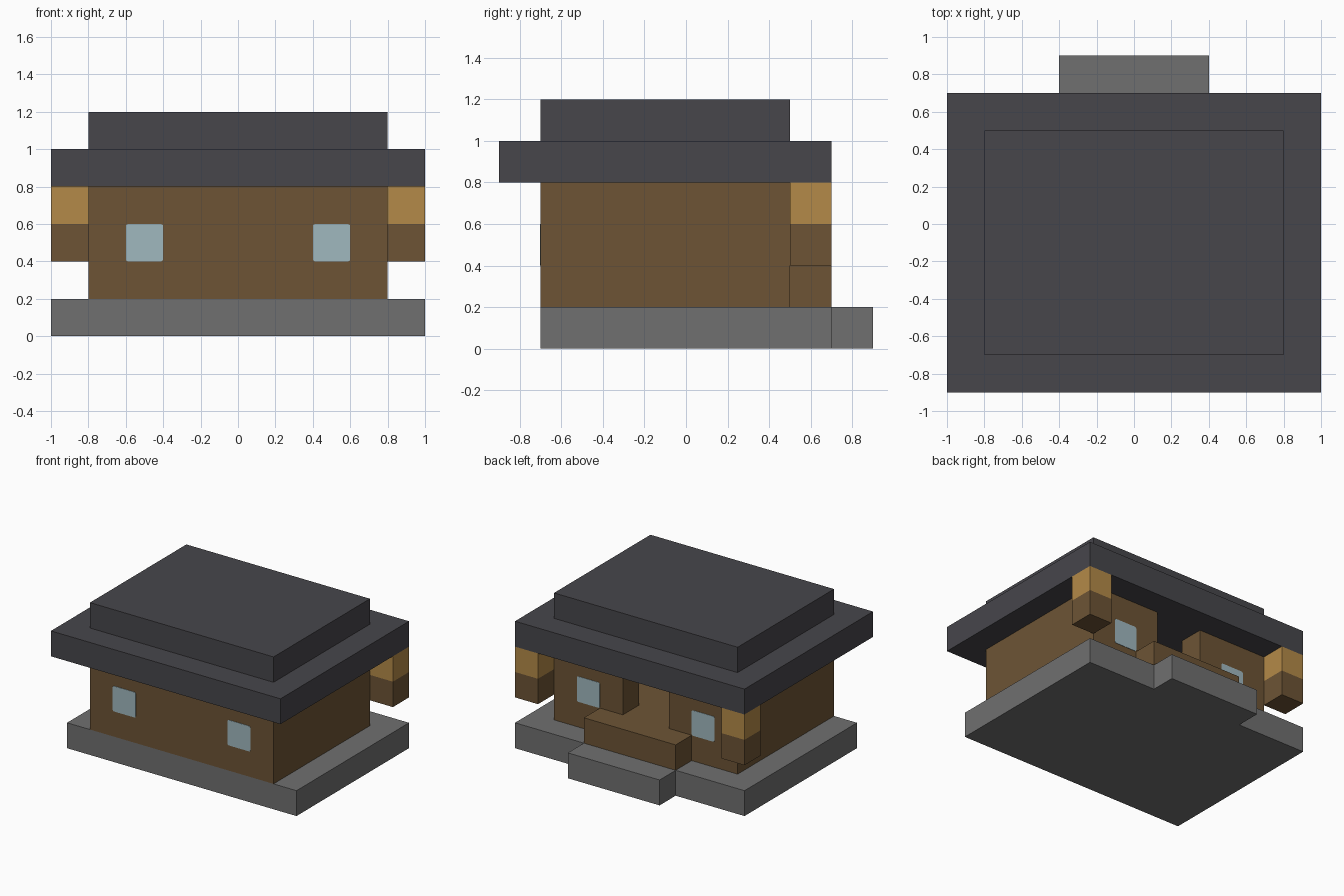
import bpy
import bmesh

cube = bpy.data.objects.get("Cube")
if cube:
    bpy.data.objects.remove(cube, do_unlink=True)


def material(name, rgb):
    """Flat material from display colour values (0-255)."""
    lin = [(c / 255 / 12.92) if c < 11 else ((c / 255 + 0.055) / 1.055) ** 2.4 for c in rgb]
    mat = bpy.data.materials.new(name)
    mat.use_nodes = True
    mat.diffuse_color = (*lin, 1)
    mat.node_tree.nodes["Principled BSDF"].inputs["Base Color"].default_value = (*lin, 1)
    return mat


stone = material("grey stone", (112, 112, 112))
wood = material("brown wood", (109, 84, 53))
slate = material("dark slate", (71, 70, 75))
amber = material("amber", (180, 138, 72))
glass = material("pale blue glass", (160, 184, 191))


def prism(name, outline, z0, z1, mat):
    """Extrude a plan outline straight up from z0 to z1."""
    bm = bmesh.new()
    base = bm.faces.new([bm.verts.new((x, y, z0)) for x, y in outline])
    top = bmesh.ops.extrude_face_region(bm, geom=[base])["geom"]
    bmesh.ops.translate(bm, vec=(0, 0, z1 - z0),
                        verts=[v for v in top if isinstance(v, bmesh.types.BMVert)])
    bmesh.ops.recalc_face_normals(bm, faces=bm.faces)
    mesh = bpy.data.meshes.new(name)
    bm.to_mesh(mesh)
    bm.free()
    mesh.materials.append(mat)
    obj = bpy.data.objects.new(name, mesh)
    bpy.context.collection.objects.link(obj)
    return obj


def mirrored(half):
    """Complete a right-hand half outline across x = 0."""
    return half + [(-x, y) for x, y in reversed(half)]


def box(name, x, y, z, mat):
    outline = [(x[0], y[0]), (x[1], y[0]), (x[1], y[1]), (x[0], y[1])]
    return prism(name, outline, z[0], z[1], mat)


# Foundation with its back step, and the raised floor with its porch
prism("foundation", mirrored([(1, -0.7), (1, 0.7), (0.4, 0.7), (0.4, 0.9)]), 0, 0.2, stone)
prism("floor", mirrored([(0.8, -0.7), (0.8, 0.5), (0.4, 0.5), (0.4, 0.7)]), 0.2, 0.4, wood)

# Hollow room walls, open at the back doorway
prism("walls", mirrored([(0.8, -0.7), (0.8, 0.5), (0.2, 0.5), (0.2, 0.3),
                         (0.6, 0.3), (0.6, -0.5)]), 0.4, 0.8, wood)

# Two-tier flat roof
box("roof_eaves", (-1, 1), (-0.9, 0.7), (0.8, 1), slate)
box("roof_top", (-0.8, 0.8), (-0.7, 0.5), (1, 1.2), slate)

for side, label in ((1, "left"), (-1, "right")):
    # Hanging corner lanterns under the back eaves
    span = sorted((0.8 * side, side))
    box(f"lantern_base_{label}", span, (0.5, 0.7), (0.4, 0.6), wood)
    box(f"lantern_light_{label}", span, (0.5, 0.7), (0.6, 0.8), amber)
    # Thin window panes with softened corners
    for wall_y, place in ((-0.7, "front"), (0.5, "back")):
        span = sorted((0.4 * side, 0.6 * side))
        pane = box(f"window_{place}_{label}", span,
                   (wall_y - 0.003, wall_y + 0.003), (0.4, 0.6), glass)
        bm = bmesh.new()
        bm.from_mesh(pane.data)
        corners = [e for e in bm.edges if abs(e.verts[0].co.y - e.verts[1].co.y) > 0.001]
        bmesh.ops.bevel(bm, geom=corners, offset=0.012, segments=2, profile=0.5,
                        affect='EDGES')
        bm.to_mesh(pane.data)
        bm.free()
